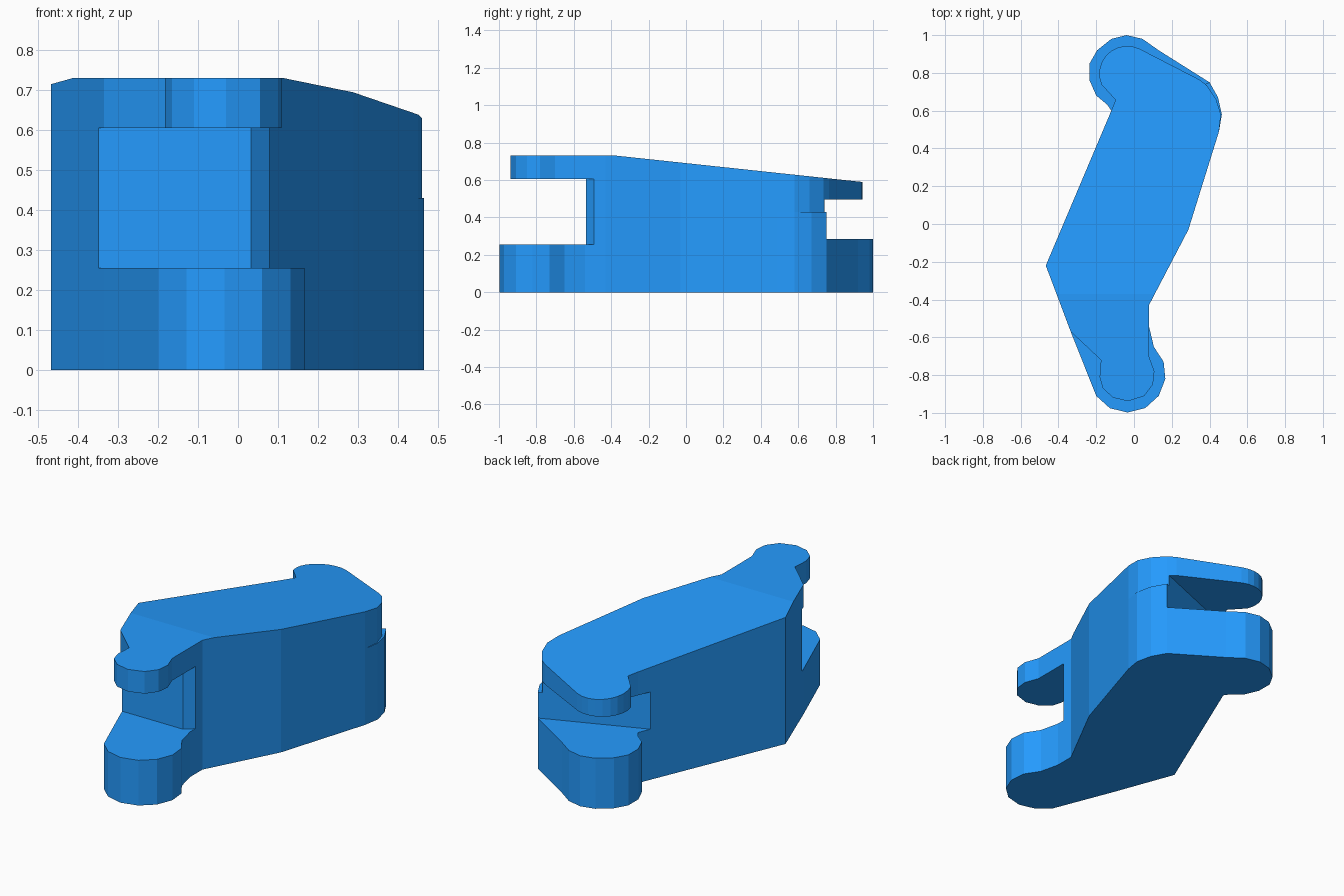
import bpy, bmesh
from math import cos, sin, radians

if "Cube" in bpy.data.objects:
    bpy.data.objects.remove(bpy.data.objects["Cube"])

CREASE_Y = -0.37


def top_height(y):
    return 0.73 if y <= CREASE_Y else 0.73 - 0.14 * (y - CREASE_Y) / 1.31


def arc(cx, cy, r, a0, a1, steps):
    angles = [radians(a0 + (a1 - a0) * i / steps) for i in range(steps + 1)]
    return [(cx + r * cos(a), cy + r * sin(a)) for a in angles]


def prism(name, outline, z0, z1, sloped=False):
    bm = bmesh.new()
    base = bm.faces.new([bm.verts.new((x, y, z0)) for x, y in outline])
    ext = bmesh.ops.extrude_face_region(bm, geom=[base])
    top = [v for v in ext["geom"] if isinstance(v, bmesh.types.BMVert)]
    bmesh.ops.translate(bm, verts=top, vec=(0, 0, z1 - z0))
    if sloped:
        # crease across the roof, then slope the rear of it down
        bmesh.ops.bisect_plane(bm, geom=bm.verts[:] + bm.edges[:] + bm.faces[:],
                               plane_co=(0, CREASE_Y, 0), plane_no=(0, 1, 0))
        for v in bm.verts:
            if v.co.z > z1 - 0.001:
                v.co.z = top_height(v.co.y)
    bmesh.ops.recalc_face_normals(bm, faces=bm.faces[:])
    mesh = bpy.data.meshes.new(name)
    bm.to_mesh(mesh)
    bm.free()
    mesh.materials.append(blue)
    obj = bpy.data.objects.new(name, mesh)
    bpy.context.collection.objects.link(obj)
    return obj


def combine(target, other, operation):
    mod = target.modifiers.new(operation.title(), 'BOOLEAN')
    mod.operation, mod.solver, mod.object = operation, 'EXACT', other
    bpy.context.view_layer.objects.active = target
    bpy.ops.object.modifier_apply(modifier=mod.name)
    bpy.data.objects.remove(other)


blue = bpy.data.materials.new("blue")
blue.diffuse_color = (0.018, 0.33, 1.0, 1.0)
blue.use_nodes = True
blue.node_tree.nodes["Principled BSDF"].inputs["Base Color"].default_value = blue.diffuse_color

# lower half: wide hinge lobes front and back
lower_outline = [
    (-0.04, 1.0), (-0.12, 0.98), (-0.195, 0.92), (-0.235, 0.85), (-0.235, 0.76),
    (-0.2, 0.68), (-0.14, 0.63), (-0.12, 0.6), (-0.467, -0.22), (-0.335, -0.57),
    (-0.2, -0.91), (-0.128, -0.975), (-0.034, -0.998), (0.06, -0.974), (0.131, -0.91),
    (0.166, -0.82), (0.157, -0.73), (0.105, -0.65), (0.079, -0.54), (0.079, -0.43),
    (0.288, -0.03), (0.45, 0.49), (0.465, 0.58), (0.445, 0.67), (0.4, 0.75),
    (0.13, 0.92), (0.045, 0.98)]
body = prism("hinge_link_body", lower_outline, 0, 0.43)

# upper half: slimmer lobes under a sloping roof
upper_outline = arc(-0.036, 0.795, 0.148, 64, 202, 9) + [
    (-0.098, 0.657), (-0.12, 0.6), (-0.467, -0.22), (-0.335, -0.57), (-0.175, -0.72),
    (-0.182, -0.81), (-0.165, -0.87), (-0.11, -0.92), (-0.03, -0.938), (0.055, -0.91),
    (0.1, -0.85), (0.108, -0.78), (0.079, -0.7), (0.079, -0.43), (0.288, -0.03),
    (0.45, 0.49), (0.46, 0.58), (0.435, 0.66), (0.385, 0.735), (0.345, 0.765)]
upper = prism("upper_half", upper_outline, 0.43, 0.73, sloped=True)
combine(body, upper, 'UNION')

# open slots between the paired lobes
front_slot = prism("front_slot", [(-0.6, -0.535), (0.032, -0.535), (0.127, -0.45),
                                  (0.4, -0.5), (0.4, -1.2), (-0.6, -1.2)], 0.255, 0.605)
back_slot = prism("back_slot", [(-0.4, 0.43), (0.6, 0.83), (0.6, 1.2), (-0.4, 1.2)],
                  0.285, 0.495)
for slot in (front_slot, back_slot):
    combine(body, slot, 'DIFFERENCE')
